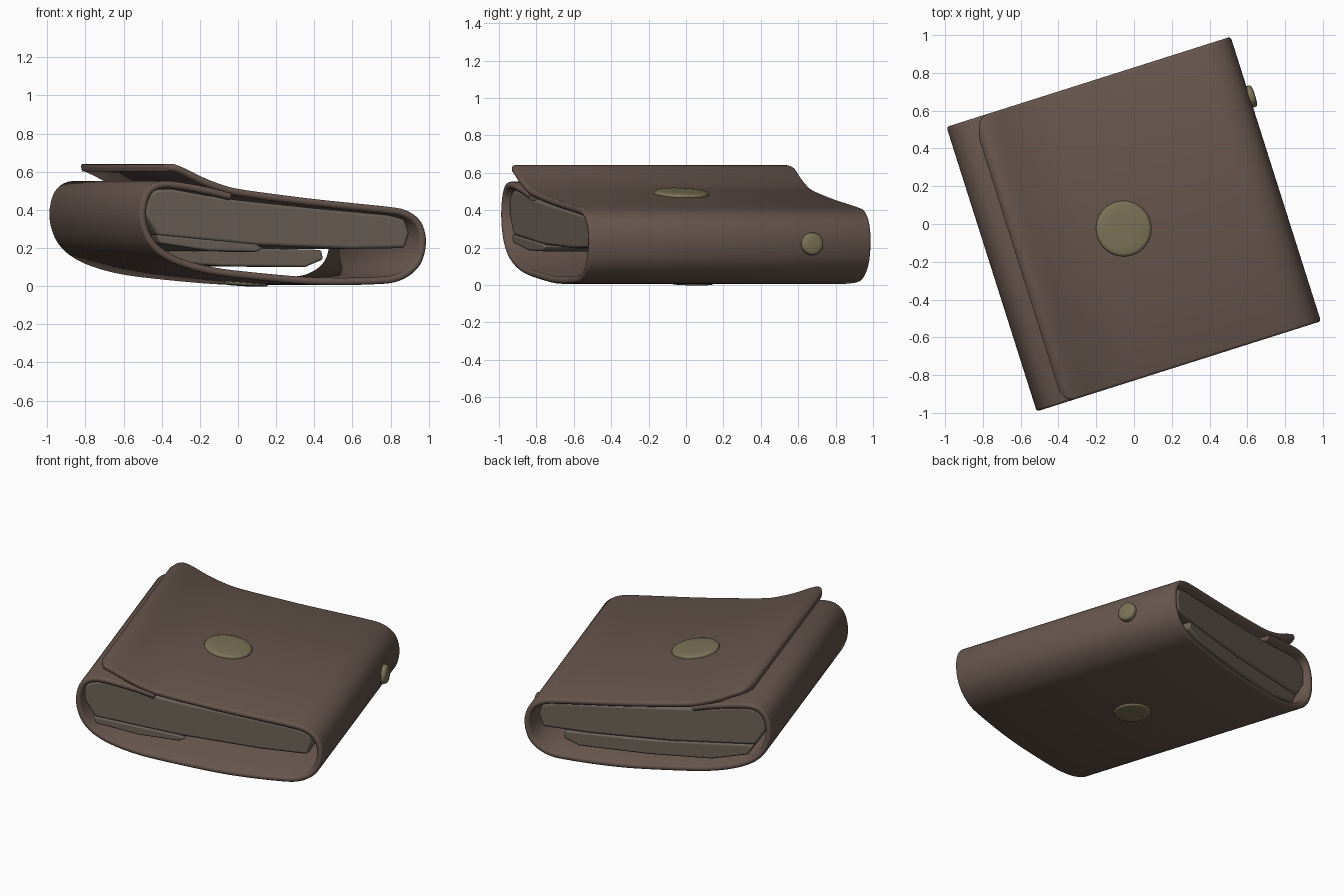
import bpy, bmesh, math
from mathutils import Vector, Matrix

if "Cube" in bpy.data.objects:
    bpy.data.objects.remove(bpy.data.objects["Cube"])

TURN = math.radians(17.6)          # the wallet lies turned on the ground
R = Matrix.Rotation(TURN, 4, 'Z')


def material(name, rgb):
    m = bpy.data.materials.new(name)
    m.diffuse_color = (*rgb, 1)
    m.use_nodes = True
    m.node_tree.nodes["Principled BSDF"].inputs["Base Color"].default_value = m.diffuse_color
    return m


LEATHER = material("leather", (0.135, 0.092, 0.075))
LINING = material("lining", (0.15, 0.122, 0.098))
BRASS = material("brass", (0.2, 0.17, 0.095))


def finish(name, bm, mat, local=Matrix(), bevel=0.0, angle=40):
    bmesh.ops.recalc_face_normals(bm, faces=bm.faces[:])
    me = bpy.data.meshes.new(name)
    bm.to_mesh(me)
    bm.free()
    ob = bpy.data.objects.new(name, me)
    bpy.context.collection.objects.link(ob)
    me.materials.append(mat)
    ob.matrix_world = R @ local
    if bevel:
        b = ob.modifiers.new("soft_edges", 'BEVEL')
        b.width, b.segments, b.limit_method = bevel, 3, 'ANGLE'
    bpy.ops.object.select_all(action='DESELECT')
    ob.select_set(True)
    bpy.context.view_layer.objects.active = ob
    bpy.ops.object.shade_smooth_by_angle(angle=math.radians(angle))
    return ob


def smooth_path(pts, step=0.02):
    """Catmull-Rom through the points, resampled to even spacing."""
    p = [Vector(q) for q in pts]
    p = [2 * p[0] - p[1]] + p + [2 * p[-1] - p[-2]]
    dense = []
    for a, b, c, d in zip(p, p[1:], p[2:], p[3:]):
        for k in range(20):
            t = k / 20
            dense.append(0.5 * (2 * b + (c - a) * t + (2 * a - 5 * b + 4 * c - d) * t * t
                                + (3 * b - a - 3 * c + d) * t ** 3))
    dense.append(p[-2])
    out, run = [dense[0]], 0.0
    for a, b in zip(dense, dense[1:]):
        run += (b - a).length
        if run >= step:
            out.append(b)
            run = 0.0
    return out


# Leather wrap: one strip from the flap tip, round the right, bottom and left, tucked under the flap
WRAP = [(-.645, .638), (-.6, .64), (-.54, .618), (-.45, .575), (-.35, .537), (-.25, .511),
        (-.04, .482), (.17, .457), (.38, .436), (.58, .416), (.67, .4), (.74, .36),
        (.777, .3), (.787, .22), (.765, .13), (.71, .065), (.62, .022), (.5, .01),
        (.3, .006), (.1, .012), (-.17, .035), (-.38, .06), (-.54, .098), (-.66, .15),
        (-.74, .22), (-.782, .31), (-.79, .4), (-.765, .49), (-.71, .54), (-.63, .552),
        (-.5, .535), (-.38, .512), (-.28, .488)]
THICK, HALF = 0.038, 0.79


def corner(d, r):
    """Inset of a rounded corner at distance d from the tip."""
    return r - math.sqrt(r * r - (r - d) ** 2) if d < r else 0.0


path = smooth_path(WRAP)
bm = bmesh.new()
prev, dist = None, 0.0
for i, q in enumerate(path):
    t = (path[min(i + 1, len(path) - 1)] - path[max(i - 1, 0)]).normalized()
    n = Vector((t.y, -t.x))
    if i:
        dist += (q - path[i - 1]).length
    back, front = HALF - corner(dist, .1), -HALF + corner(dist, .07)
    sec = [(back - .014, 0), (back - .004, .004), (back, .014), (back, THICK - .012), (back - .012, THICK)]
    sec += [(front + (back - v), h) for v, h in reversed(sec)]
    ring = []
    for v, h in sec:
        w = q + n * h
        ring.append(bm.verts.new((w.x, v, w.y)))
    if prev:
        for k in range(len(ring)):
            j = (k + 1) % len(ring)
            bm.faces.new((prev[k], prev[j], ring[j], ring[k]))
    else:
        bm.faces.new(ring)
    prev = ring
bm.faces.new(prev)
finish("leather_wrap", bm, LEATHER, angle=60)


def prism(name, profile, v0, v1, bevel):
    bm = bmesh.new()
    f = bm.faces.new([bm.verts.new((u, v0, z)) for u, z in profile])
    ext = bmesh.ops.extrude_face_region(bm, geom=[f])
    bmesh.ops.translate(bm, vec=(0, v1 - v0, 0),
                        verts=[e for e in ext['geom'] if isinstance(e, bmesh.types.BMVert)])
    finish(name, bm, LINING, bevel=bevel)


# Inner pocket block and the thinner layers below it
prism("inner_block", [(-.745, .47), (-.69, .505), (-.6, .51), (-.4, .475), (-.25, .453), (.17, .41),
                      (.59, .373), (.68, .35), (.705, .28), (.68, .2), (.38, .195),
                      (-.14, .215), (-.68, .265), (-.745, .37)], -.755, .755, .016)
prism("front_layer", [(-.69, .27), (-.67, .225), (-.4, .185), (-.14, .18), (-.1, .2), (-.14, .22)],
      -.76, .3, .01)
prism("back_layer", [(-.67, .26), (-.63, .19), (-.4, .13), (0, .105), (.45, .1), (.55, .14), (.54, .19),
                     (0, .205)], .25, .75, .012)


# Metal studs: revolved button shapes
def stud(name, r, h, local):
    bm = bmesh.new()
    prof = [(1, -.5), (1, .35), (.96, .7), (.88, .85), (.6, .95), (.3, 1)]
    rings = [[bm.verts.new((r * a * math.cos(k * math.tau / 40), r * a * math.sin(k * math.tau / 40), h * b))
              for k in range(40)] for a, b in prof]
    for lo, hi in zip(rings, rings[1:]):
        for k in range(40):
            j = (k + 1) % 40
            bm.faces.new((lo[k], lo[j], hi[j], hi[k]))
    bm.faces.new(rings[0])
    bm.faces.new(rings[-1])
    finish(name, bm, BRASS, local)


def place(u, v, z, tilt):
    return Matrix.Translation((u, v, z)) @ Matrix.Rotation(tilt, 4, 'Y')


stud("top_button", .147, .022, place(-.06, -.007, .484, .135))
stud("bottom_button", .115, .016, place(.05, .02, .016, math.pi + .05))
stud("side_snap", .06, .034, place(.783, .456, .22, math.pi / 2))
